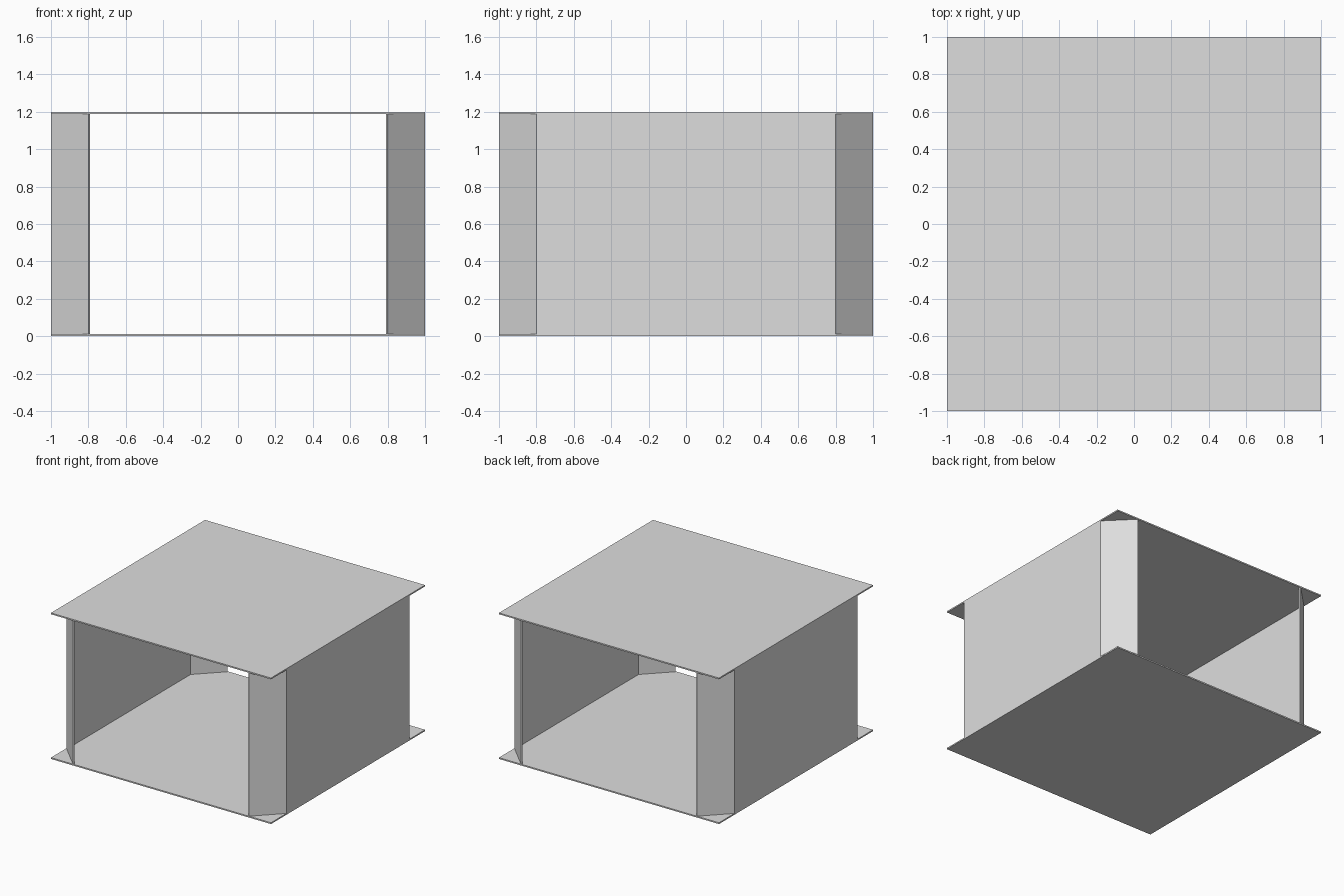
import bpy, bmesh, math

if "Cube" in bpy.data.objects:
    bpy.data.objects.remove(bpy.data.objects["Cube"])

H = 1.2      # overall height
T = 0.011    # sheet thickness
C = 0.2      # corner chamfer

mat = bpy.data.materials.new("light grey")
mat.diffuse_color = (0.73, 0.73, 0.73, 1)
mat.use_nodes = True
mat.node_tree.nodes["Principled BSDF"].inputs["Base Color"].default_value = mat.diffuse_color


def prism(name, outline, z0, z1):
    """Extrude a flat outline upward from z0 to z1."""
    bm = bmesh.new()
    face = bm.faces.new([bm.verts.new((x, y, z0)) for x, y in outline])
    top = bmesh.ops.extrude_face_region(bm, geom=[face])["geom"]
    bmesh.ops.translate(bm, vec=(0, 0, z1 - z0),
                        verts=[v for v in top if isinstance(v, bmesh.types.BMVert)])
    bmesh.ops.recalc_face_normals(bm, faces=bm.faces)
    me = bpy.data.meshes.new(name)
    bm.to_mesh(me)
    bm.free()
    me.materials.append(mat)
    ob = bpy.data.objects.new(name, me)
    bpy.context.collection.objects.link(ob)
    return ob


# Square floor and roof sheets
square = [(-1, -1), (1, -1), (1, 1), (-1, 1)]
prism("floor_plate", square, 0, T)
prism("roof_plate", square, H - T, H)

# Side walls with angled corner panels, front and back left open
m = T * math.tan(math.pi / 8)   # mitre inset
d = T * math.sqrt(0.5)          # square-cut panel end
half = [(1 - C, -1), (1, -1 + C)]
inner = [(1 - T, -1 + C + m), (1 - C - d, -1 + d)]
outer = half + [(x, -y) for x, y in reversed(half)]
inside = [(x, -y) for x, y in reversed(inner)] + inner
for side, s in (("left", -1), ("right", 1)):
    prism(side + "_wall", [(s * x, y) for x, y in outer + inside], T, H - T)
